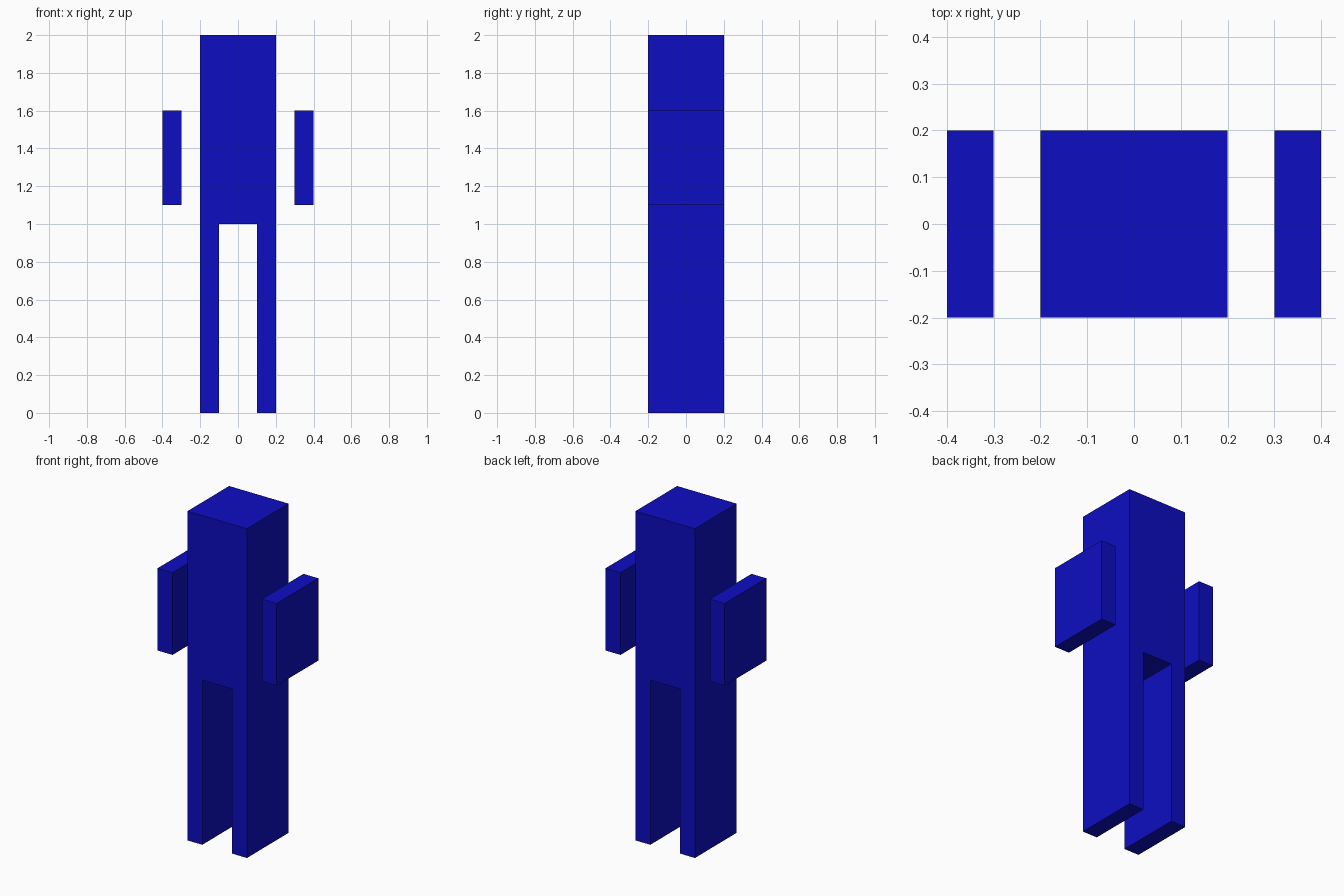
import bpy
import bmesh

cube = bpy.data.objects.get("Cube")
if cube:
    bpy.data.objects.remove(cube, do_unlink=True)

# Single flat colour
blue = bpy.data.materials.new("deep_blue")
blue.use_nodes = True
colour = (0.004, 0.004, 0.54, 1.0)
blue.diffuse_color = colour
bsdf = next(n for n in blue.node_tree.nodes if n.type == 'BSDF_PRINCIPLED')
bsdf.inputs["Base Color"].default_value = colour

HALF_DEPTH = 0.2


def extrude_profile(name, profile):
    """Extrude a closed front outline of (x, z) points through the full depth."""
    bm = bmesh.new()
    face = bm.faces.new([bm.verts.new((x, -HALF_DEPTH, z)) for x, z in profile])
    result = bmesh.ops.extrude_face_region(bm, geom=[face], use_keep_orig=True)
    moved = [g for g in result["geom"] if isinstance(g, bmesh.types.BMVert)]
    bmesh.ops.translate(bm, verts=moved, vec=(0, 2 * HALF_DEPTH, 0))
    bmesh.ops.recalc_face_normals(bm, faces=bm.faces)
    mesh = bpy.data.meshes.new(name)
    bm.to_mesh(mesh)
    bm.free()
    mesh.materials.append(blue)
    obj = bpy.data.objects.new(name, mesh)
    bpy.context.collection.objects.link(obj)
    return obj


# Head, torso and two legs share one continuous outline
extrude_profile("body_and_legs", [
    (-0.2, 0), (-0.1, 0), (-0.1, 1), (0.1, 1),
    (0.1, 0), (0.2, 0), (0.2, 2), (-0.2, 2)])

# Detached slab arms, one on each side
for side, sign in (("left", 1), ("right", -1)):
    extrude_profile(side + "_arm", [
        (sign * 0.3, 1.1), (sign * 0.4, 1.1), (sign * 0.4, 1.6), (sign * 0.3, 1.6)])
